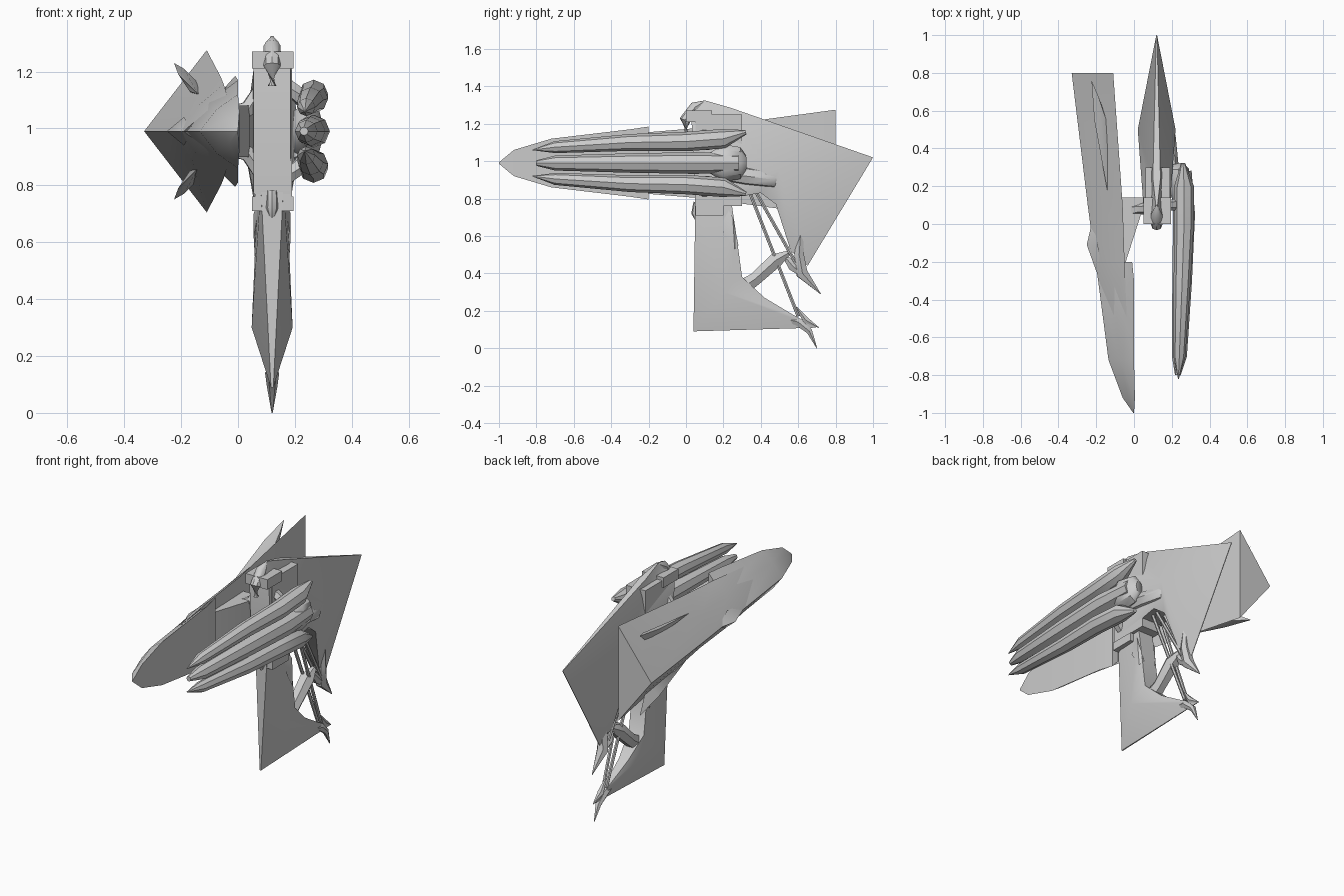
import bpy, bmesh, math
from mathutils import Vector

CX, CZ = 0.12, 0.99          # centre plane of the body, symmetry height of the pods
grey = bpy.data.materials.new("pale_grey")
grey.diffuse_color = (0.6, 0.6, 0.6, 1)


def finish(name, bm, angle=40):
    bmesh.ops.recalc_face_normals(bm, faces=bm.faces)
    me = bpy.data.meshes.new(name)
    bm.to_mesh(me)
    bm.free()
    ob = bpy.data.objects.new(name, me)
    bpy.context.collection.objects.link(ob)
    me.materials.append(grey)
    bpy.ops.object.select_all(action='DESELECT')
    ob.select_set(True)
    bpy.context.view_layer.objects.active = ob
    bpy.ops.object.shade_smooth_by_angle(angle=math.radians(angle))
    return ob


def loft(name, rings, angle=40):
    bm = bmesh.new()
    vs = [[bm.verts.new(p) for p in r] for r in rings]
    n = len(vs[0])
    for a, b in zip(vs, vs[1:]):
        for i in range(n):
            j = (i + 1) % n
            bm.faces.new((a[i], a[j], b[j], b[i]))
    bm.faces.new(vs[0])
    bm.faces.new(vs[-1])
    return finish(name, bm, angle)


def tube(name, pts, n=8, flat=1.0, angle=40):
    """Tapered tube through (x, y, z, radius); flat scales its sideways width."""
    rings = []
    for i, p in enumerate(pts):
        d = Vector(pts[min(i + 1, len(pts) - 1)][:3]) - Vector(pts[max(i - 1, 0)][:3])
        d.normalize()
        side = d.cross(Vector((0, 0, 1)) if abs(d.z) < 0.95 else Vector((0, 1, 0))).normalized()
        up = side.cross(d)
        r = max(p[3], 0.002)
        rings.append([Vector(p[:3]) + r * (flat * math.cos(t) * side + math.sin(t) * up)
                      for t in (2 * math.pi * k / n for k in range(n))])
    return loft(name, rings, angle)


def lens(name, outline, hub):
    """Blade from (y, z, half width) outline, bulging to a hub on both sides."""
    bm = bmesh.new()
    sides = [[bm.verts.new((CX + s * max(w, 0.002), y, z)) for y, z, w in outline] for s in (-1, 1)]
    n = len(outline)
    for s, vs in zip((-1, 1), sides):
        c = bm.verts.new((CX + s * hub[2], hub[0], hub[1]))
        for i in range(n):
            bm.faces.new((c, vs[i], vs[(i + 1) % n]))
    for i in range(n):
        j = (i + 1) % n
        bm.faces.new((sides[0][i], sides[0][j], sides[1][j], sides[1][i]))
    return finish(name, bm, 50)


def hull(name, pts, angle=30):
    bm = bmesh.new()
    for p in pts:
        bm.verts.new(p)
    res = bmesh.ops.convex_hull(bm, input=bm.verts)
    bmesh.ops.delete(bm, geom=[v for v in bm.verts if not v.link_faces], context='VERTS')
    return finish(name, bm, angle)


def box(name, x0, x1, y0, y1, z0, z1):
    return hull(name, [(x, y, z) for x in (x0, x1) for y in (y0, y1) for z in (z0, z1)])


def flip(pts):
    return [(p[0], p[1], 2 * CZ - p[2], *p[3:]) for p in pts]


# Central column with its end caps
box("column", 0.06, 0.19, 0.05, 0.3, 0.76, 1.25)
box("top_cap", 0.05, 0.195, 0.0, 0.14, 1.21, 1.27)
box("bottom_cap", 0.05, 0.195, 0.05, 0.2, 0.71, 0.76)
tube("top_nose", [(CX, 0.0, 1.15, 0.015), (CX, -0.005, 1.22, 0.03), (CX, 0.05, 1.29, 0.03),
                  (CX, 0.1, 1.32, 0.005)])
tube("bottom_nose", [(CX, 0.06, 0.78, 0.02), (CX, 0.05, 0.72, 0.022), (CX, 0.06, 0.68, 0.008)])

# Big rear fin
lens("rear_fin", [(0.03, 1.21, 0.065), (0.05, 1.29, 0.02), (0.1, 1.325, 0.005), (0.24, 1.285, 0.02),
                  (1.0, 1.02, 0), (0.65, 0.44, 0), (0.56, 0.52, 0.025), (0.48, 0.77, 0.06),
                  (0.4, 0.83, 0.07), (0.05, 0.77, 0.065)], (0.5, 0.95, 0.1))

# Leg, swept back along the bottom
lens("leg", [(0.05, 0.8, 0.04), (0.04, 0.09, 0.004), (0.7, 0.11, 0), (0.57, 0.18, 0.015),
             (0.42, 0.27, 0.03), (0.3, 0.38, 0.05), (0.27, 0.6, 0.05), (0.24, 0.8, 0.05)],
     (0.2, 0.3, 0.072))
for s in (-1, 1):
    hull("leg_side_plate", [(CX + s * w, y, z) for w, y, z in (
        (0.03, 0.19, 0.8), (0.06, 0.26, 0.53), (0.065, 0.25, 0.7), (0.065, 0.2, 0.62), (0.04, 0.28, 0.55))])

# Arm and claws on the leg
tube("arm", [(CX, 0.28, 0.31, 0.05), (CX, 0.37, 0.37, 0.04), (CX, 0.48, 0.47, 0.045),
             (CX, 0.55, 0.51, 0.015)], 6)
tube("upper_claw", [(CX + 0.02, 0.62, 0.73, 0), (CX + 0.01, 0.605, 0.5, 0.03), (CX, 0.62, 0.4, 0.035),
                    (CX, 0.72, 0.29, 0)], 6)
tube("upper_claw_thumb", [(CX, 0.52, 0.5, 0.01), (CX, 0.57, 0.44, 0.03), (CX, 0.65, 0.37, 0.01)], 6)
tube("lower_claw", [(CX, 0.48, 0.17, 0), (CX, 0.6, 0.14, 0.025), (CX, 0.66, 0.09, 0.018),
                    (CX, 0.7, 0.0, 0)], 6)
tube("lower_claw_thumb", [(CX, 0.59, 0.22, 0.005), (CX, 0.64, 0.15, 0.02), (CX, 0.71, 0.11, 0)], 6)

# Thin struts between body and claws
for s in (-1, 1):
    x = CX + s * 0.03
    tube("long_strut", [(x, 0.33, 0.86, 0.01), (CX + s * 0.01, 0.6, 0.17, 0.01)], 6)
    tube("short_strut", [(x, 0.36, 0.86, 0.01), (CX + s * 0.015, 0.59, 0.45, 0.01)], 6)

# Side nozzle in front of the fin
tube("nozzle", [(0.18, 0.2, 0.93, 0.04), (0.18, 0.32, 0.92, 0.055), (0.17, 0.47, 0.9, 0.05),
                (0.17, 0.51, 0.92, 0.02)])

# Three long lobes on the right
lobe = [(0.235, -0.82, 1.06, 0), (0.24, -0.7, 1.075, 0.032), (0.255, -0.3, 1.1, 0.045),
        (0.265, 0.0, 1.105, 0.052), (0.265, 0.2, 1.12, 0.052), (0.26, 0.32, 1.155, 0.012)]
tube("upper_lobe", lobe)
tube("lower_lobe", flip(lobe))
tube("middle_lobe", [(0.232, -0.8, CZ, 0.015), (0.24, -0.7, CZ, 0.04), (0.255, -0.3, CZ, 0.052),
                     (0.265, 0.05, CZ, 0.058), (0.255, 0.28, CZ, 0.05)])
tube("lobe_hub", [(0.24, 0.12, CZ, 0.05), (0.24, 0.2, CZ, 0.1), (0.235, 0.29, CZ, 0.085),
                  (0.23, 0.32, CZ, 0.04)], 8, 0.65)

# Brackets joining both pods to the column
bars = [(0.09, 0.08, 1.15, 0.03), (0.035, 0.08, 1.07, 0.03), (-0.08, 0.06, 1.02, 0.045)]
right = [(0.17, 0.1, 1.15, 0.03), (0.21, 0.1, 1.12, 0.03), (0.25, 0.12, 1.08, 0.03)]
for f in (list, flip):
    tube("left_bracket", f(bars), 6)
    tube("right_bracket", f(right), 6)
hull("left_mount", [(x, y, z) for z in (0.9, 1.08) for x, y in
                    ((-0.07, 0.14), (0.05, 0.14), (0.04, 0.06), (-0.05, -0.22))])


# Left pod: wedge-shaped sections with the ridge on the outside
def wedge(y, xi, xo, h, bulge):
    xm = xi + (xo - xi) * 0.55
    zm = h * (0.45 + bulge)
    return [(xi, y, CZ + h), (xm, y, CZ + zm), (xo, y, CZ), (xm, y, CZ - zm), (xi, y, CZ - h)]


loft("left_shell", [wedge(*r) for r in (
    (-0.9, -0.01, -0.05, 0.03, 0.1), (-0.72, -0.03, -0.125, 0.1, 0.12), (-0.2, -0.05, -0.205, 0.165, 0.12),
    (0.1, -0.06, -0.245, 0.19, 0.08), (0.8, -0.11, -0.33, 0.285, 0))], 50)
loft("left_shell_nose", [wedge(*r) for r in (
    (-1.0, 0.0, -0.004, 0.004, 0.1), (-0.92, 0.005, -0.06, 0.07, 0.15), (-0.72, 0.0, -0.135, 0.13, 0.15),
    (-0.3, 0.0, -0.19, 0.18, 0.12), (-0.2, -0.01, -0.15, 0.195, 0.1))], 50)
hull("ridge_wedge", [(-0.16, -0.32, CZ), (-0.25, -0.11, CZ), (-0.22, 0.02, CZ), (-0.19, -0.12, CZ + 0.05),
                     (-0.19, -0.12, CZ - 0.05), (-0.2, -0.25, CZ)])

# Small blades standing on the shell, above and below
blade = [(-0.14, 0.17, 1.12), (-0.13, 0.5, 1.15), (-0.16, 0.6, 1.12), (-0.225, 0.76, 1.23),
         (-0.19, 0.68, 1.21), (-0.21, 0.55, 1.19), (-0.17, 0.35, 1.13)]
hull("upper_blade", blade)
hull("lower_blade", flip(blade))
